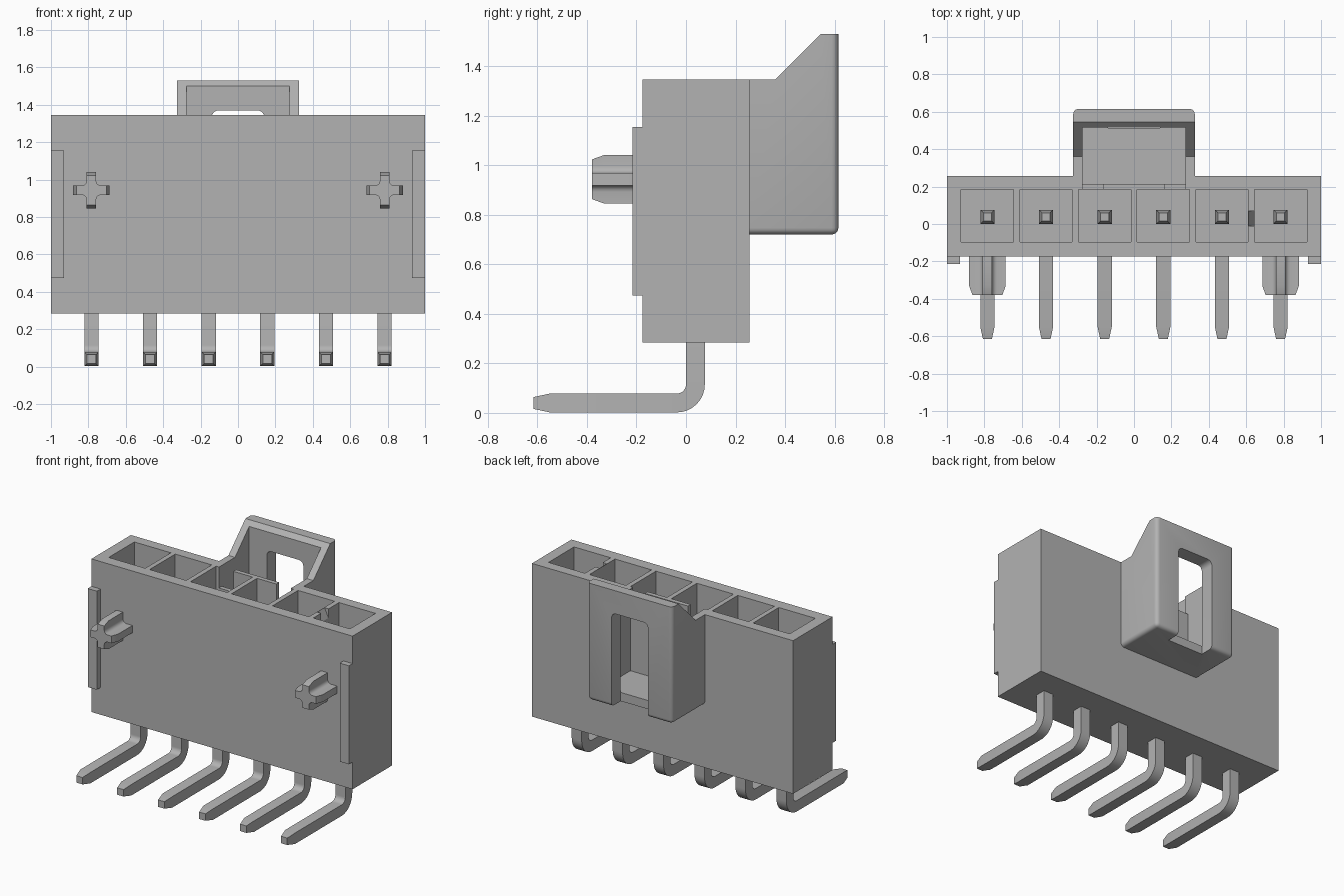
import bpy, bmesh, math
from mathutils import Vector

if "Cube" in bpy.data.objects:
    bpy.data.objects.remove(bpy.data.objects["Cube"])

mat = bpy.data.materials.new("mid grey")
mat.use_nodes = True
GREY = (0.45, 0.45, 0.45, 1)
mat.diffuse_color = GREY
mat.node_tree.nodes["Principled BSDF"].inputs["Base Color"].default_value = GREY

PITCH = 0.3135
SLOTS = [(i - 2.5) * PITCH for i in range(6)]


def finish(name, bm):
    """Turn a bmesh into a named, shaded object."""
    bmesh.ops.recalc_face_normals(bm, faces=bm.faces)
    me = bpy.data.meshes.new(name)
    bm.to_mesh(me)
    bm.free()
    me.materials.append(mat)
    ob = bpy.data.objects.new(name, me)
    bpy.context.collection.objects.link(ob)
    return ob


def activate(ob):
    bpy.ops.object.select_all(action='DESELECT')
    ob.select_set(True)
    bpy.context.view_layer.objects.active = ob


def smooth(ob):
    activate(ob)
    bpy.ops.object.shade_smooth_by_angle(angle=math.radians(30))


def loft(bm, rings):
    """Skin a list of equal-length closed rings and cap both ends."""
    vs = [[bm.verts.new(p) for p in ring] for ring in rings]
    n = len(vs[0])
    for a, b in zip(vs, vs[1:]):
        for i in range(n):
            j = (i + 1) % n
            bm.faces.new((a[i], a[j], b[j], b[i]))
    bm.faces.new(vs[0][::-1])
    bm.faces.new(vs[-1])


def prism(bm, pts, axis, lo, hi):
    """Extrude a profile: (y, z) along x, or (x, z) along y."""
    if axis == 'x':
        rings = [[(d, p, q) for p, q in pts] for d in (lo, hi)]
    else:
        rings = [[(p, d, q) for p, q in pts] for d in (lo, hi)]
    loft(bm, rings)


def box(bm, x0, x1, y0, y1, z0, z1):
    prism(bm, [(x0, z0), (x1, z0), (x1, z1), (x0, z1)], 'y', y0, y1)


def cut(ob, bm):
    """Subtract a bmesh from an object, then discard the cutter."""
    cutter = finish("cutter", bm)
    cutter.hide_render = True
    activate(ob)
    m = ob.modifiers.new("cut", 'BOOLEAN')
    m.operation, m.solver, m.object = 'DIFFERENCE', 'EXACT', cutter
    bpy.ops.object.modifier_apply(modifier=m.name)
    bpy.data.objects.remove(cutter)


# Housing block with six contact cavities
bm = bmesh.new()
box(bm, -1, 1, -0.175, 0.257, 0.285, 1.345)
housing = finish("housing", bm)
bm = bmesh.new()
for x in SLOTS:
    box(bm, x - 0.14, x + 0.14, -0.095, 0.185, 0.45, 1.5)
cut(housing, bm)

# Opening in the rear wall that joins the latch pocket
bm = bmesh.new()
box(bm, -0.275, 0.275, 0.184, 0.4, 0.78, 1.5)
cut(housing, bm)

# Sloped key notch in the last divider
bm = bmesh.new()
prism(bm, [(0.613, 1.4), (0.613, 1.345), (0.66, 1.25), (0.66, 1.4)], 'y', -0.01, 0.07)
cut(housing, bm)

# Rear latch hood: sloped profile with rounded back and bottom edges
bm = bmesh.new()
prism(bm, [(0.257, 0.72), (0.615, 0.72), (0.615, 1.53), (0.545, 1.53),
           (0.36, 1.345), (0.257, 1.345)], 'x', -0.325, 0.325)
rounded = []
for e in bm.edges:
    a, b = (v.co for v in e.verts)
    back = a.y > 0.61 and b.y > 0.61 and abs(a.x - b.x) < 0.01
    base = a.z < 0.73 and b.z < 0.73 and max(a.y, b.y) > 0.3
    if back or base:
        rounded.append(e)
bmesh.ops.bevel(bm, geom=rounded, offset=0.027, segments=4, profile=0.5, affect='EDGES')
hood = finish("latch_hood", bm)

# Hood pocket, open at the top
bm = bmesh.new()
box(bm, -0.275, 0.275, 0.1, 0.515, 0.78, 1.7)
cut(hood, bm)

# Window through the hood's back wall, open at the bottom
R = 0.035
arch = [(0.14, 0.6)]
for cx, start in ((0.14 - R, 0), (-0.14 + R, 90)):
    for k in range(5):
        t = math.radians(start + k * 22.5)
        arch.append((cx + R * math.cos(t), 1.37 - R + R * math.sin(t)))
arch.append((-0.14, 0.6))
bm = bmesh.new()
prism(bm, arch, 'y', 0.514, 0.8)
cut(hood, bm)
smooth(hood)

# Thin stepped wall between the cavities and the latch pocket
bm = bmesh.new()
prism(bm, [(-0.275, 0.78), (0.275, 0.78), (0.275, 1.2), (0.165, 1.2),
           (0.165, 1.345), (-0.165, 1.345), (-0.165, 1.2), (-0.275, 1.2)],
      'y', 0.184, 0.215)
finish("latch_wall", bm)

# Standoff strips and cross-shaped locating pegs on the front
W, L, F = 0.025, 0.098, 0.026
quarter = [(L, W)]
for k in range(5):
    t = math.radians(270 - k * 22.5)
    quarter.append((W + F + F * math.cos(t), W + F + F * math.sin(t)))
quarter.append((W, L))
cross = []
for turn in range(4):
    c, s = round(math.cos(turn * math.pi / 2)), round(math.sin(turn * math.pi / 2))
    cross += [(c * x - s * z, s * x + c * z) for x, z in quarter]


def clamp(v, r):
    return max(-r, min(r, v))


for side, sx in (("left", 1), ("right", -1)):
    bm = bmesh.new()
    x0, x1 = sorted((sx * 0.93, sx))
    box(bm, x0, x1, -0.215, -0.175, 0.473, 1.155)
    finish(side + "_standoff", bm)

    bm = bmesh.new()
    loft(bm, [[(sx * 2.5 * PITCH + clamp(x, r), y, 0.943 + clamp(z, r)) for x, z in cross]
              for y, r in ((-0.174, L), (-0.33, L), (-0.38, 0.08))])
    smooth(finish(side + "_peg", bm))

# Right-angle pins: path of (y, z, direction angle, half width)
path = [(0.038, 1.06, 270, 0.022), (0.038, 0.995, 270, 0.038)]
for k in range(9):
    a = k * 90 / 8
    t = math.radians(a)
    path.append((-0.037 + 0.075 * math.cos(t), 0.115 - 0.075 * math.sin(t), 270 - a, 0.038))
path += [(-0.55, 0.04, 180, 0.038), (-0.615, 0.04, 180, 0.024)]
for i, x in enumerate(SLOTS):
    rings = []
    for y, z, a, h in path:
        t = math.radians(a)
        c, n = Vector((x, y, z)), Vector((0, -math.sin(t), math.cos(t)))
        u = Vector((1, 0, 0))
        rings.append([c + h * (p * u + q * n) for p, q in ((-1, -1), (1, -1), (1, 1), (-1, 1))])
    bm = bmesh.new()
    loft(bm, rings)
    smooth(finish(f"pin_{i + 1}", bm))
